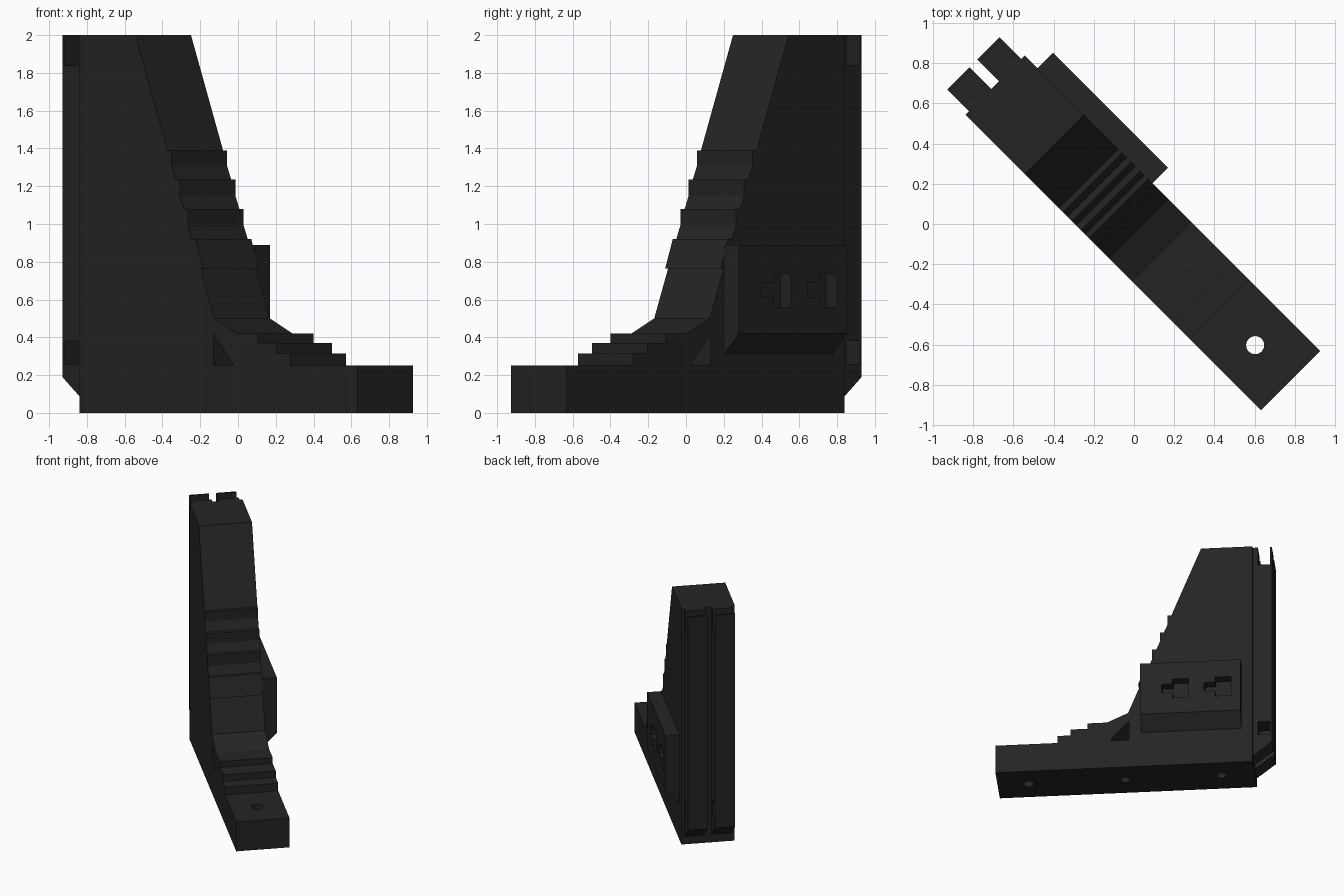
import bpy, bmesh, math
from mathutils import Matrix

if "Cube" in bpy.data.objects:
    bpy.data.objects.remove(bpy.data.objects["Cube"])

# The bracket is laid out with length on x and width on y, then turned 45 degrees
TURN = Matrix.Rotation(math.radians(-45), 4, 'Z')
W = 0.208

plastic = bpy.data.materials.new("charcoal")
plastic.diffuse_color = (0.018, 0.018, 0.018, 1)
plastic.use_nodes = True
plastic.node_tree.nodes["Principled BSDF"].inputs["Base Color"].default_value = plastic.diffuse_color


def finish(name, bm):
    bmesh.ops.recalc_face_normals(bm, faces=bm.faces)
    bm.transform(TURN)
    mesh = bpy.data.meshes.new(name)
    bm.to_mesh(mesh)
    bm.free()
    mesh.materials.append(plastic)
    ob = bpy.data.objects.new(name, mesh)
    bpy.context.collection.objects.link(ob)
    return ob


def extrude(name, points, to3d, vec):
    bm = bmesh.new()
    face = bm.faces.new([bm.verts.new(to3d(*p)) for p in points])
    geo = bmesh.ops.extrude_face_region(bm, geom=[face])["geom"]
    bmesh.ops.translate(bm, vec=vec, verts=[g for g in geo if isinstance(g, bmesh.types.BMVert)])
    return finish(name, bm)


def side_profile(name, points, y0, y1):
    return extrude(name, points, lambda x, z: (x, y0, z), (0, y1 - y0, 0))


def box(name, x0, x1, y0, y1, z0, z1):
    return side_profile(name, [(x0, z0), (x1, z0), (x1, z1), (x0, z1)], y0, y1)


def cylinder(name, x, y, r, z0, z1):
    bm = bmesh.new()
    bmesh.ops.create_cone(bm, cap_ends=True, segments=32, radius1=r, radius2=r, depth=z1 - z0,
                          matrix=Matrix.Translation((x, y, (z0 + z1) / 2)))
    return finish(name, bm)


def cut(target, cutters):
    for c in cutters:
        mod = target.modifiers.new("cut", 'BOOLEAN')
        mod.operation, mod.solver, mod.object = 'DIFFERENCE', 'EXACT', c
        c.hide_render = True
        c.hide_set(True)


# Main bracket: base arm, stepped gusset and tall back
body = side_profile("bracket_body", [
    (-0.977, 0), (1.103, 0), (1.103, 0.25),
    (0.602, 0.25), (0.602, 0.315), (0.495, 0.315), (0.495, 0.37), (0.358, 0.37), (0.358, 0.42),
    (0.20, 0.42), (0.03, 0.5),
    (-0.074, 0.765), (-0.052, 0.765), (-0.109, 0.92), (-0.135, 0.92),
    (-0.165, 0.99), (-0.165, 1.08), (-0.198, 1.08),
    (-0.228, 1.15), (-0.228, 1.235), (-0.259, 1.235),
    (-0.291, 1.31), (-0.291, 1.39), (-0.32, 1.39),
    (-0.56, 2), (-0.977, 2)], -W, W)
cut(body, [
    # Triangular window in the inner corner
    side_profile("window_cutter", [(0.024, 0.25), (0.166, 0.25), (0.166, 0.265), (0.024, 0.42)],
                 -0.3, 0.3),
    # Screw holes: one through, two blind from below
    cylinder("front_hole_cutter", 0.853, 0, 0.045, -0.1, 0.4),
    cylinder("middle_hole_cutter", 0.073, 0, 0.04, -0.1, 0.2),
    cylinder("rear_hole_cutter", -0.707, 0, 0.04, -0.1, 0.2),
])

# Two rear rails with a groove between them, notched at top and bottom
notches = [box("top_notch_cutter", -1.117, -1.018, -0.3, 0.3, 1.84, 2.1),
           box("bottom_notch_cutter", -1.117, -1.018, -0.3, 0.3, 0.26, 0.38)]
for name, y0, y1 in (("left_rail", -0.184, -0.028), ("right_rail", 0.028, 0.184)):
    rail = side_profile(name, [(-0.975, 2), (-1.131, 2), (-1.131, 0.19), (-0.975, 0.065)], y0, y1)
    cut(rail, notches)

# Side housing with a sloped underside
housing = extrude("side_housing", [(W - 0.002, 0.31), (0.318, 0.42), (0.318, 0.89), (W - 0.002, 0.89)],
                  lambda y, z: (-0.888, y, z), (0.81, 0, 0))
# Two T-shaped slots in its face
slots = []
for x in (-0.25, -0.594):
    slots.append(side_profile("slot_cutter", [
        (x, 0.61), (x, 0.69), (x - 0.09, 0.69), (x - 0.09, 0.735), (x - 0.218, 0.735),
        (x - 0.218, 0.56), (x - 0.09, 0.56), (x - 0.09, 0.61)], 0.238, 0.4))
cut(housing, slots)
